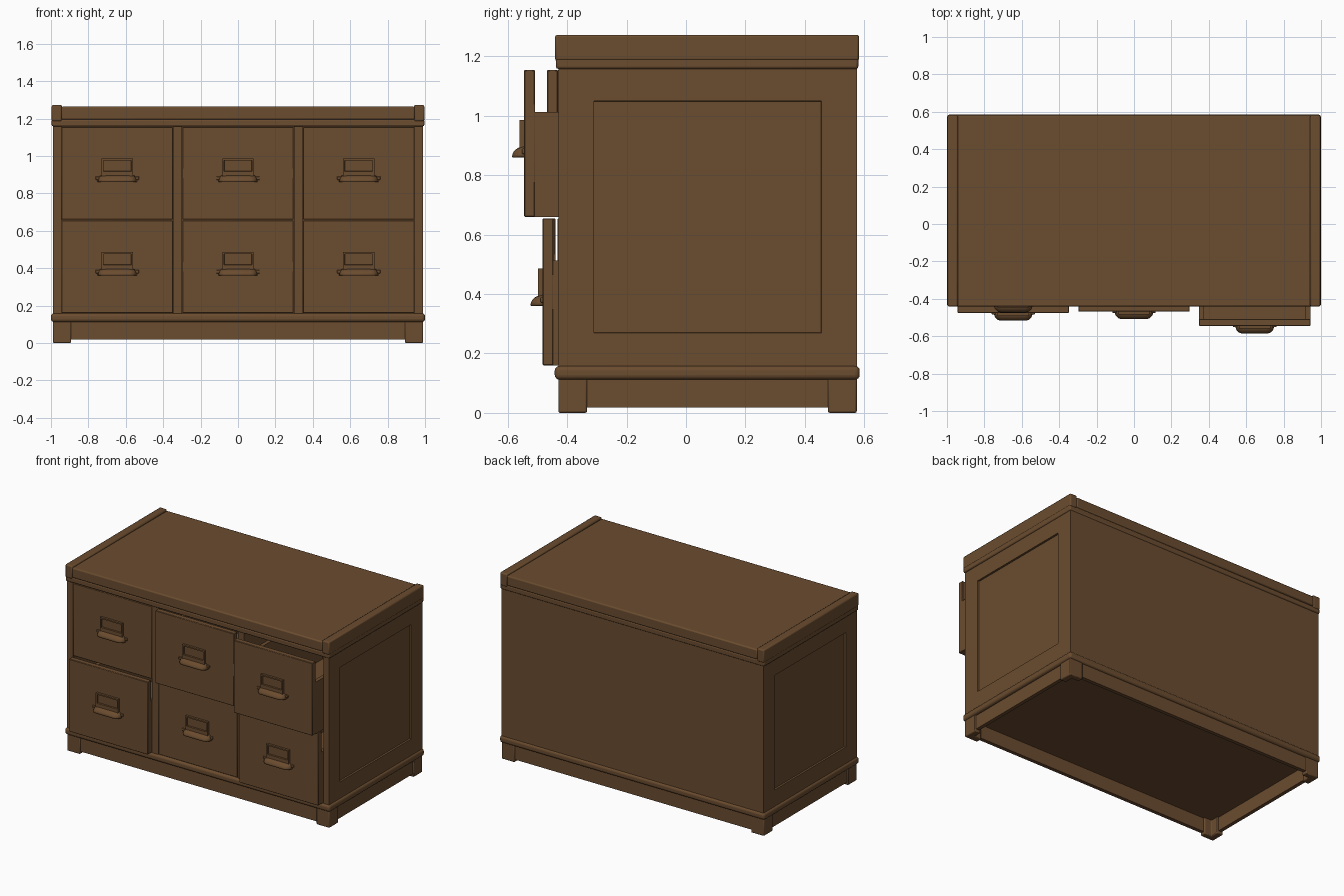
import bpy, bmesh, math

if "Cube" in bpy.data.objects:
    bpy.data.objects.remove(bpy.data.objects["Cube"])

wood = bpy.data.materials.new("brown_wood")
wood.diffuse_color = (0.145, 0.072, 0.028, 1)
wood.use_nodes = True
wood.node_tree.nodes["Principled BSDF"].inputs["Base Color"].default_value = wood.diffuse_color


def finish(name, bm, bevel=0.0, segs=2):
    bmesh.ops.recalc_face_normals(bm, faces=bm.faces[:])
    me = bpy.data.meshes.new(name)
    bm.to_mesh(me)
    bm.free()
    me.materials.append(wood)
    ob = bpy.data.objects.new(name, me)
    bpy.context.collection.objects.link(ob)
    if bevel:
        m = ob.modifiers.new("bevel", "BEVEL")
        m.width, m.segments = bevel, segs
        bpy.context.view_layer.objects.active = ob
        ob.select_set(True)
        bpy.ops.object.shade_smooth_by_angle(angle=math.radians(35))
        ob.select_set(False)
    return ob


def add_box(bm, x0, x1, y0, y1, z0, z1):
    vs = bmesh.ops.create_cube(bm, size=1)["verts"]
    for v in vs:
        v.co = (x1 if v.co.x > 0 else x0,
                y1 if v.co.y > 0 else y0,
                z1 if v.co.z > 0 else z0)
    return vs


def box(name, x0, x1, y0, y1, z0, z1, bevel=0.0, segs=2):
    bm = bmesh.new()
    add_box(bm, x0, x1, y0, y1, z0, z1)
    return finish(name, bm, bevel, segs)


F, B = -0.43, 0.575   # carcass front and back

# Carcass sides with a recessed panel, one for each end
for s, tag in ((-1, "left"), (1, "right")):
    bm = bmesh.new()
    add_box(bm, *sorted((s * 0.945, s * 0.988)), F, B, 0.15, 1.17)
    bm.normal_update()
    outer = [f for f in bm.faces if f.normal.x * s > 0.9]
    bmesh.ops.inset_region(bm, faces=outer, thickness=0.169)
    bmesh.ops.inset_region(bm, faces=outer, thickness=0.002, depth=-0.012)
    finish(tag + "_side", bm)
    # Raised end rail of the top
    box(tag + "_top_rail", *sorted((s * 0.942, s * 0.996)),
        -0.441, 0.583, 1.185, 1.273, 0.008)
    # Upright between drawer columns
    box(tag + "_divider", *sorted((s * 0.30, s * 0.346)), F, 0.55, 0.15, 1.17)

box("back_panel", -0.985, 0.985, 0.55, B, 0.15, 1.17)

# Top
box("top_molding", -0.996, 0.996, -0.438, 0.58, 1.158, 1.196, 0.008)
box("top_slab", -0.945, 0.945, -0.441, 0.583, 1.194, 1.263, 0.008)

# Base molding, skirts and feet
box("base_molding", -1.0, 1.0, -0.442, 0.585, 0.112, 0.158, 0.016, 4)
for y, tag in ((-0.425, "front"), (0.545, "back")):
    box(tag + "_skirt", -0.93, 0.93, y, y + 0.025, 0.018, 0.118)
for s, tag in ((-1, "left"), (1, "right")):
    box(tag + "_skirt", *sorted((s * 0.955, s * 0.98)), -0.40, 0.55, 0.018, 0.118)
    for y0, y1, end in ((F, -0.333, "front"), (0.477, B, "back")):
        # L-shaped foot wrapped around the corner
        bm = bmesh.new()
        pts = [(0.99, 0), (0.892, 0), (0.892, 0.04), (0.945, 0.04),
               (0.945, 0.097), (0.99, 0.097)]
        vs = [bm.verts.new((s * x, F + d if end == "front" else B - d, 0))
              for x, d in pts]
        face = bm.faces.new(vs)
        ext = bmesh.ops.extrude_face_region(bm, geom=[face])["geom"]
        for v in ext:
            if isinstance(v, bmesh.types.BMVert):
                v.co.z = 0.118
        finish(f"{end}_{tag}_foot", bm, 0.006)


def drawer(tag, x0, x1, y, z0):
    """Open drawer box with a taller front, whose face is at y."""
    z1, zs, t, yb = z0 + 0.495, z0 + 0.353, 0.025, min(y + 0.95, 0.54)
    box(tag + "_drawer_front", x0, x1, y, y + 0.037, z0, z1, 0.003, 1)
    bm = bmesh.new()
    add_box(bm, x0, x0 + t, y + 0.035, yb, z0, zs)
    add_box(bm, x1 - t, x1, y + 0.035, yb, z0, zs)
    add_box(bm, x0 + t, x1 - t, yb - t, yb, z0, zs)
    add_box(bm, x0 + t, x1 - t, y + 0.035, yb - t, z0, z0 + 0.02)
    finish(tag + "_drawer_box", bm)

    xc = (x0 + x1) / 2
    # Label holder frame
    bm = bmesh.new()
    vs = add_box(bm, xc - 0.084, xc + 0.084, y - 0.015, y + 0.002,
                 z0 + 0.215, z0 + 0.326)
    bm.normal_update()
    front = [f for f in bm.faces if f.normal.y < -0.9]
    bmesh.ops.inset_region(bm, faces=front, thickness=0.013)
    # the window ends above the pull
    for v in front[0].verts:
        if v.co.z < z0 + 0.26:
            v.co.z = z0 + 0.258
    bmesh.ops.inset_region(bm, faces=front, thickness=0.002, depth=-0.01)
    finish(tag + "_label_holder", bm)

    # Mounting ears on either side of the pull
    bm = bmesh.new()
    for s in (-1, 1):
        add_box(bm, *sorted((xc + s * 0.08, xc + s * 0.116)),
                y - 0.007, y + 0.002, z0 + 0.212, z0 + 0.23)
    finish(tag + "_pull_ears", bm, 0.003)

    # Cup pull: a shallow half dome, open underneath
    plan = [(-0.105, 0), (-0.098, 0.022), (-0.084, 0.036), (-0.068, 0.041),
            (0.068, 0.041), (0.084, 0.036), (0.098, 0.022), (0.105, 0)]
    bm = bmesh.new()
    rings = []
    for i in range(6):
        a = math.radians(i * 16)
        c, h = math.cos(a), 0.036 * math.sin(a)
        rings.append([bm.verts.new((xc + px * (0.78 + 0.22 * c),
                                    y - py * c, z0 + 0.201 + h))
                      for px, py in plan])
    for a, b in zip(rings, rings[1:]):
        for j in range(len(plan) - 1):
            bm.faces.new((a[j], a[j + 1], b[j + 1], b[j]))
    bm.faces.new(rings[-1])
    ob = finish(tag + "_cup_pull", bm)
    m = ob.modifiers.new("thickness", "SOLIDIFY")
    m.thickness, m.offset = 0.005, -1
    bpy.context.view_layer.objects.active = ob
    ob.select_set(True)
    bpy.ops.object.shade_smooth_by_angle(angle=math.radians(40))
    ob.select_set(False)


# Six drawers, each pulled out by its own amount
columns = {"left": (-0.943, -0.348), "middle": (-0.298, 0.298), "right": (0.348, 0.943)}
rows = {"lower": (0.16, (-0.476, -0.432, -0.483)),
        "upper": (0.66, (-0.432, -0.468, -0.545))}
for row, (z0, fronts) in rows.items():
    for (col, (x0, x1)), y in zip(columns.items(), fronts):
        drawer(f"{row}_{col}", x0, x1, y, z0)
